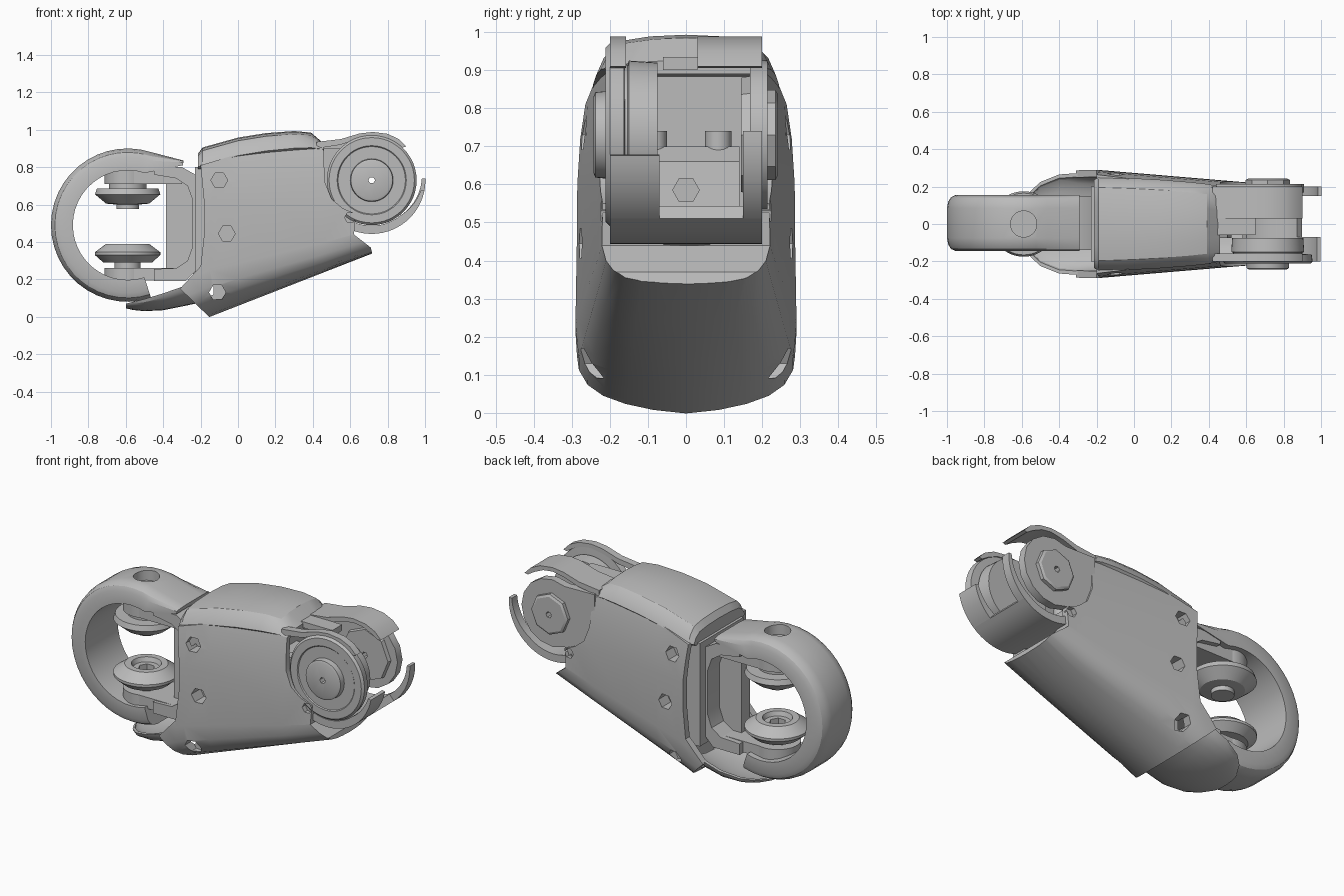
import bpy, bmesh
from math import sin, cos, pi, radians

if "Cube" in bpy.data.objects:
    bpy.data.objects.remove(bpy.data.objects["Cube"], do_unlink=True)

grey = bpy.data.materials.new("plain_grey")
grey.use_nodes = True
grey.diffuse_color = (0.5, 0.5, 0.5, 1)
for node in grey.node_tree.nodes:
    if node.type == 'BSDF_PRINCIPLED':
        node.inputs["Base Color"].default_value = (0.5, 0.5, 0.5, 1)


def loft(name, rings):
    """Closed skin through matching rings of points."""
    bm = bmesh.new()
    vs = [[bm.verts.new(p) for p in ring] for ring in rings]
    n = len(vs[0])
    for a, b in zip(vs, vs[1:]):
        for i in range(n):
            j = (i + 1) % n
            bm.faces.new((a[i], a[j], b[j], b[i]))
    bm.faces.new(vs[0])
    bm.faces.new(vs[-1])
    bmesh.ops.recalc_face_normals(bm, faces=bm.faces)
    mesh = bpy.data.meshes.new(name)
    bm.to_mesh(mesh)
    bm.free()
    mesh.materials.append(grey)
    ob = bpy.data.objects.new(name, mesh)
    bpy.context.collection.objects.link(ob)
    return ob


def prism(name, outline, y0, y1):
    return loft(name, [[(x, y, z) for x, z in outline] for y in (y0, y1)])


def box(name, x0, x1, y0, y1, z0, z1):
    return prism(name, [(x0, z0), (x1, z0), (x1, z1), (x0, z1)], y0, y1)


def lathe(name, centre, axis, profile, seg=48):
    cx, cy, cz = centre
    rings = []
    for r, h in profile:
        ring = []
        for i in range(seg):
            u, v = r * cos(2 * pi * i / seg), r * sin(2 * pi * i / seg)
            ring.append((cx + u, cy + v, cz + h) if axis == 'Z' else (cx + u, cy + h, cz + v))
        rings.append(ring)
    return loft(name, rings)


def boolean(ob, cutter, operation='DIFFERENCE'):
    mod = ob.modifiers.new("cut", 'BOOLEAN')
    mod.operation = operation
    mod.solver = 'EXACT'
    mod.object = cutter
    bpy.context.view_layer.objects.active = ob
    bpy.ops.object.modifier_apply(modifier=mod.name)
    bpy.data.objects.remove(cutter, do_unlink=True)


def mirrored(half):
    """Full y-z loop from its +y half, which starts on the centre line."""
    return half + [(-y, z) for y, z in reversed(half[1:])]


# Main housing: tapering keel-bottomed loft trimmed to the side outline
def housing_ring(x, inset=0.0, lift=0.0):
    t = min(max((x + 0.15) / 0.87, 0), 1)
    w = 0.29 - 0.08 * max(x + 0.2, 0) / 0.95 - inset
    zb = 0.39 * (x + 0.15) + inset * 1.1 + lift

    def mix(a, b):
        return zb + a + (b - a) * t
    half = [(0, zb), (0.3 * w, mix(0.013, 0.002)), (0.55 * w, mix(0.035, 0.006)),
            (0.75 * w, mix(0.065, 0.015)), (0.89 * w, mix(0.105, 0.035)),
            (0.97 * w, mix(0.16, 0.07)), (w, mix(0.25, 0.12)), (0.99 * w, 0.6),
            (0.96 * w, 0.72), (0.89 * w, 0.85), (0.78 * w, 0.97)]
    return [(x, y, z) for y, z in mirrored(half)]


housing = loft("main_housing", [housing_ring(x) for x in (-0.34, -0.2, -0.15, 0, 0.2, 0.45, 0.78)])
side_outline = [(-0.31, 0.15), (-0.15, -0.005), (0.2, 0.1), (0.72, 0.33), (0.71, 0.37),
                (0.62, 0.44), (0.63, 0.55), (0.56, 0.58), (0.5, 0.63), (0.465, 0.72),
                (0.455, 0.92), (0.2, 0.9), (0, 0.87), (-0.2, 0.81), (-0.18, 0.6),
                (-0.18, 0.45), (-0.2, 0.27)]
boolean(housing, prism("trim", side_outline, -0.5, 0.5), 'INTERSECT')
boolean(housing, loft("front_cavity", [housing_ring(x, 0.035, 0.1) for x in (0.28, 0.5, 0.7)]))
boolean(housing, loft("rear_cavity", [housing_ring(x, 0.035) for x in (-0.5, -0.3, -0.13)]))
for s in (-1, 1):
    for x, z in ((-0.1, 0.73), (-0.06, 0.445), (-0.11, 0.13), (0.6, 0.53)):
        r = 0.03 if x > 0.5 else 0.045
        boolean(housing, lathe("screw_cut", (x, s * 0.275, z), 'Y', [(r, -0.08), (r, 0.08)], 6))

# Rounded top cover
cover_rings = []
for x, h, zl, zt in ((-0.215, 0.235, 0.79, 0.87), (-0.19, 0.25, 0.79, 0.905), (0, 0.244, 0.845, 0.958),
                     (0.15, 0.236, 0.87, 0.982), (0.3, 0.224, 0.885, 0.993),
                     (0.39, 0.214, 0.89, 0.985), (0.46, 0.2, 0.89, 0.925)):
    d = zt - zl
    half = [(0, zl), (h - 0.02, zl), (h, zl + 0.15 * d), (h - 0.02, zl + 0.55 * d),
            (h - 0.055, zl + 0.85 * d), (h - 0.13, zl + 0.96 * d), (0, zt)]
    full = half + [(-y, z) for y, z in reversed(half[1:-1])]
    cover_rings.append([(x, y, z) for y, z in full])
loft("top_cover", cover_rings)

# Scoop-shaped chin under the loop
chin_rings = []
angles = [radians(-90 + 15 * i) for i in range(13)]
for x, w, zb, zt in ((-0.6, 0.1, 0.045, 0.07), (-0.56, 0.17, 0.036, 0.08), (-0.5, 0.225, 0.03, 0.095),
                     (-0.4, 0.265, 0.035, 0.125), (-0.3, 0.272, 0.055, 0.16), (-0.18, 0.265, 0.08, 0.22)):
    outer = [(x, w * sin(a), zt - (zt - zb) * cos(a)) for a in angles]
    inner = [(x, (w - 0.02) * sin(a), zt - (zt - zb - 0.015) * cos(a)) for a in reversed(angles)]
    chin_rings.append(outer + inner)
loft("chin_scoop", chin_rings)

# Rear loop: arc with rounded outside edges and a tapering upper end
def loop_ring(outer, inner):
    ring = []
    for depth, y in ((0, 0.08), (0.06, 0.115), (0.18, 0.138), (0.4, 0.15), (1, 0.15)):
        p = [o + (i - o) * depth for o, i in zip(outer, inner)]
        ring.append((p[0], y, p[1]))
    return [(x, y + 0.005, z) for x, y, z in ring] + [(x, 0.005 - y, z) for x, y, z in reversed(ring)]


loop_rings = [loop_ring((-0.29, 0.835), (-0.295, 0.81))]
for i in range(27):
    a = radians(72 + i * 8.3)
    loop_rings.append(loop_ring((-0.59 + 0.41 * cos(a), 0.49 + 0.41 * sin(a)),
                                (-0.59 + 0.293 * cos(a), 0.49 + 0.293 * sin(a))))
loop = loft("rear_loop", loop_rings)
boolean(loop, lathe("top_hole", (-0.59, 0, 0.84), 'Z', [(0.07, 0), (0.07, 0.2)]))

# C-shaped bracket joining loop and housing
prism("loop_bracket", [(-0.45, 0.8), (-0.3, 0.8), (-0.21, 0.75), (-0.175, 0.65), (-0.172, 0.4),
                       (-0.2, 0.27), (-0.28, 0.19), (-0.45, 0.19), (-0.45, 0.255), (-0.33, 0.26),
                       (-0.27, 0.3), (-0.245, 0.37), (-0.245, 0.63), (-0.27, 0.7),
                       (-0.33, 0.74), (-0.45, 0.76)], -0.14, 0.15)
box("bracket_web", -0.385, -0.23, -0.04, 0.04, 0.23, 0.76)
box("bracket_core", -0.23, -0.1, -0.2, 0.2, 0.2, 0.8)
for label, z0, z1 in (("upper", 0.71, 0.785), ("lower", 0.195, 0.26)):
    box(label + "_arm", -0.59, -0.3, -0.12, 0.12, z0, z1)
    lathe(label + "_arm_end", (-0.59, 0, 0), 'Z', [(0.125, z0), (0.125, z1)])

# Facing pair of tapered rollers on the loop axis
lathe("upper_roller", (-0.59, 0, 0), 'Z',
      [(0.1, 0.72), (0.1, 0.685), (0.165, 0.685), (0.175, 0.655), (0.115, 0.605), (0.06, 0.6), (0.06, 0.575)])
lower = lathe("lower_roller", (-0.59, 0, 0), 'Z',
              [(0.07, 0.24), (0.07, 0.29), (0.13, 0.29), (0.175, 0.33), (0.175, 0.345),
               (0.115, 0.39), (0.08, 0.39), (0.07, 0.365)])
boolean(lower, lathe("hex_cut", (-0.59, 0, 0), 'Z', [(0.045, 0.33), (0.045, 0.45)], 6))

# Joint wheel on the right, flat side lobe with a faceted hub on the left
joint = (0.715, 0, 0.73)
wheel = lathe("right_joint_wheel", joint, 'Y',
              [(0.19, -0.075), (0.195, -0.15), (0.185, -0.153), (0.185, -0.16), (0.235, -0.163),
               (0.24, -0.2), (0.228, -0.212), (0.185, -0.212), (0.18, -0.207), (0.115, -0.207),
               (0.112, -0.238), (0.1, -0.243)])
hub = lathe("left_joint_hub", joint, 'Y',
            [(0.15, 0.145), (0.155, 0.172), (0.118, 0.175), (0.118, 0.235), (0.105, 0.242)], 8)
lobe_arc = [radians(-115 + 23 * i) for i in range(11)]
lobe = prism("left_side_lobe", [(0.715 + 0.195 * cos(a), 0.73 + 0.195 * sin(a)) for a in lobe_arc]
             + [(0.44, 0.91), (0.44, 0.57)], 0.168, 0.214)
for ob in (wheel, hub, lobe):
    boolean(ob, lathe("hex_cut", joint, 'Y', [(0.018, -0.4), (0.018, 0.4)], 6))


# Curved lower tail with two tapering prongs
def arc_plate(name, y0, y1, a0, a1, tip):
    steps = [i / 12 for i in range(13)]
    arc = []
    for r0, r1, order in ((0.287, 0.287, steps), (0.243, tip, steps[::-1])):
        for s in order:
            a, r = radians(a0 + (a1 - a0) * s), r0 + (r1 - r0) * s
            arc.append((0.715 + r * cos(a), 0.73 + r * sin(a)))
    prism(name, arc, y0, y1)


arc_plate("tail_base", -0.2, 0.2, -118, -50, 0.243)
arc_plate("tail_right_prong", -0.2, -0.07, -50, -11, 0.268)
arc_plate("tail_left_prong", 0.15, 0.2, -50, 2, 0.268)

# Upper fingers reaching over the joint
finger = [(0.42, 0.935), (0.55, 0.95), (0.65, 0.98), (0.72, 0.988), (0.8, 0.978), (0.86, 0.95), (0.9, 0.91),
          (0.88, 0.905), (0.84, 0.93), (0.78, 0.957), (0.72, 0.965), (0.64, 0.95), (0.55, 0.92), (0.42, 0.9)]
prism("wide_top_finger", finger, 0.03, 0.2)
prism("narrow_top_finger", finger, -0.2, -0.157)
box("finger_bridge", 0.42, 0.65, -0.06, 0.03, 0.9, 0.935)

# Inner mounting block with a hexagonal socket
block = prism("inner_block", [(0.25, 0.4), (0.5, 0.46), (0.52, 0.5), (0.5, 0.66), (0.44, 0.7), (0.25, 0.7)],
              -0.075, 0.14)
socket = [[(x, 0.035 * cos(i * pi / 3), 0.585 + 0.035 * sin(i * pi / 3)) for i in range(6)] for x in (0.42, 0.6)]
boolean(block, loft("socket_cut", socket))
for s in (-1, 1):
    lathe("inner_post", (0.42, s * 0.085, 0), 'Z', [(0.035, 0.45), (0.035, 0.74)], 16)

# Smooth shading with sharp edges kept
bpy.ops.object.select_all(action='DESELECT')
for ob in bpy.context.collection.objects:
    if ob.type == 'MESH' and ob.data.materials and ob.data.materials[0] == grey:
        ob.select_set(True)
        bpy.context.view_layer.objects.active = ob
bpy.ops.object.shade_smooth_by_angle(angle=radians(30))
